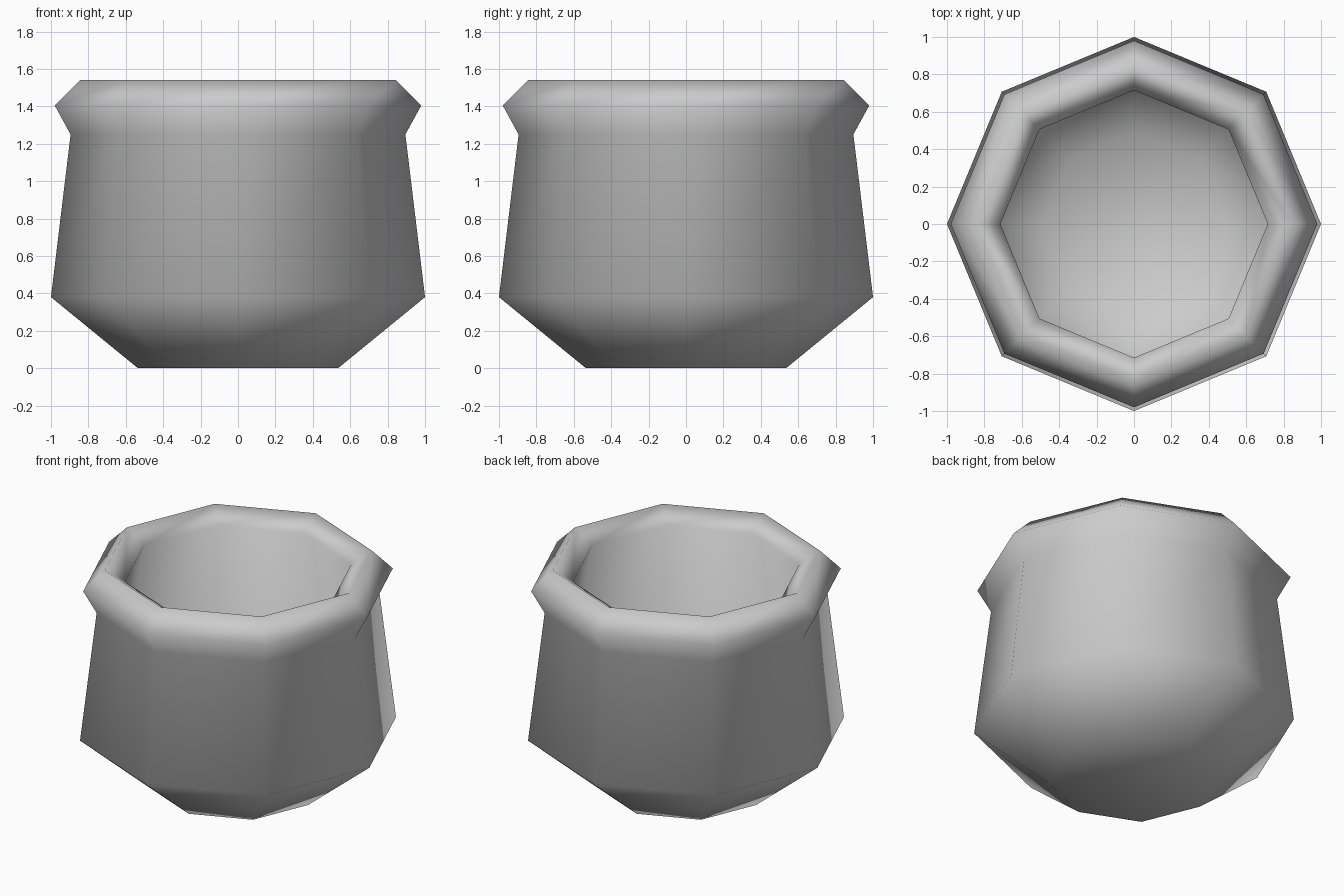
import bpy
import bmesh
from math import cos, sin, tau

cube = bpy.data.objects.get("Cube")
if cube:
    bpy.data.objects.remove(cube, do_unlink=True)

SIDES = 8


def make_material(name, colour):
    mat = bpy.data.materials.new(name)
    mat.use_nodes = True
    mat.diffuse_color = colour
    mat.node_tree.nodes["Principled BSDF"].inputs["Base Color"].default_value = colour
    return mat


def lathe(name, profile, mat):
    """Turn a (radius, height) profile into a closed faceted body."""
    bm = bmesh.new()
    rings = [[bm.verts.new((r * cos(tau * i / SIDES), r * sin(tau * i / SIDES), z))
              for i in range(SIDES)] for r, z in profile]
    for low, high in zip(rings, rings[1:]):
        for i in range(SIDES):
            j = (i + 1) % SIDES
            bm.faces.new((low[i], low[j], high[j], high[i]))
    # underside and inner floor
    bm.faces.new(rings[0][::-1])
    bm.faces.new(rings[-1])
    bmesh.ops.recalc_face_normals(bm, faces=bm.faces[:])
    for face in bm.faces:
        face.smooth = True
    mesh = bpy.data.meshes.new(name)
    bm.to_mesh(mesh)
    bm.free()
    mesh.materials.append(mat)
    obj = bpy.data.objects.new(name, mesh)
    bpy.context.collection.objects.link(obj)
    return obj


grey = make_material("plain grey", (0.6, 0.6, 0.6, 1))

# outer wall, flared lip, then the straight inside wall down to the floor
outer = [(0.535, 0), (1.0, 0.38), (0.895, 1.25)]
lip = [(0.98, 1.405), (0.845, 1.54), (0.715, 1.45)]
inner = [(0.9, 0.42), (0.49, 0.08)]
lathe("pot", outer + lip + inner, grey)
